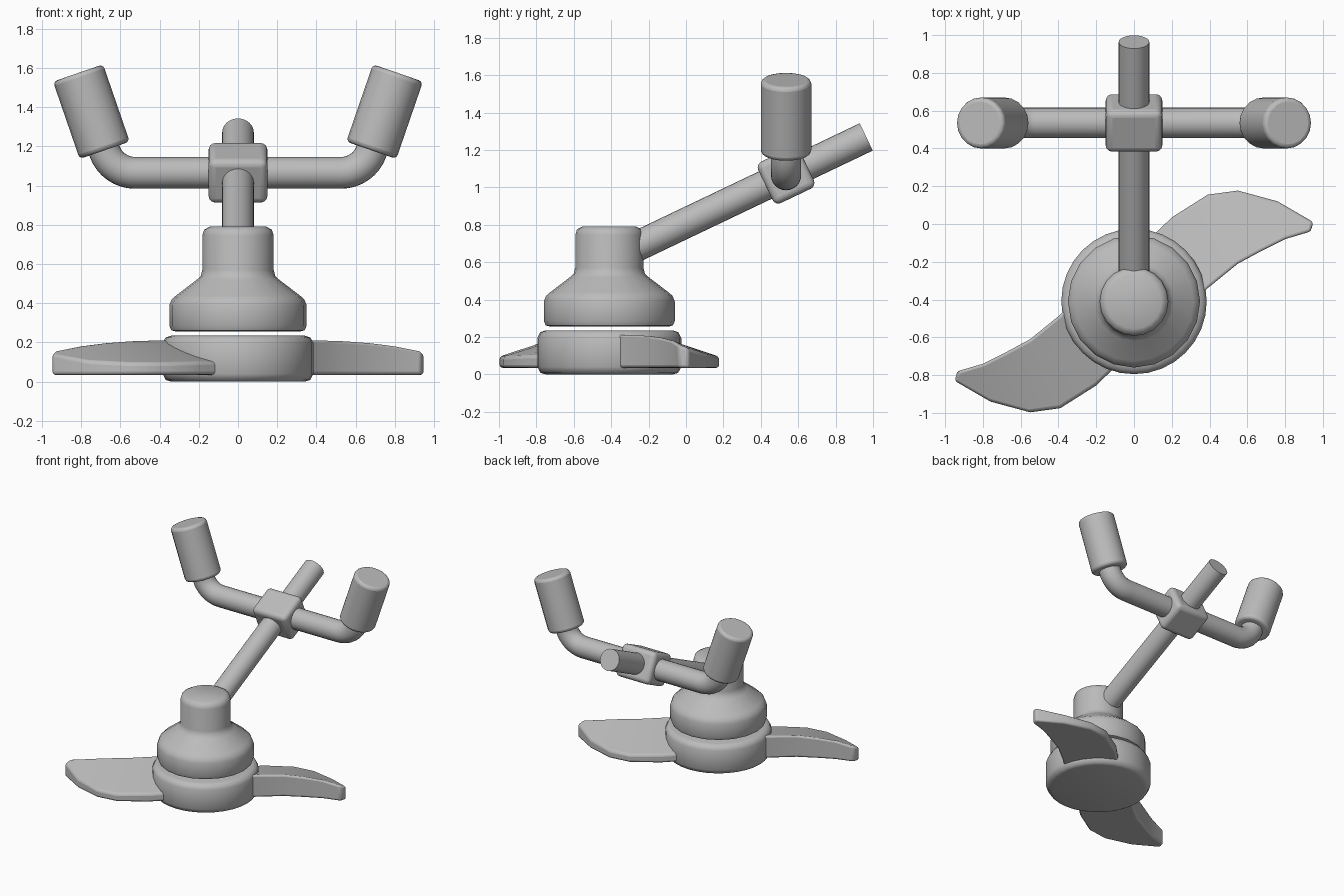
import bpy, bmesh, math
from mathutils import Vector, Matrix

if "Cube" in bpy.data.objects:
    bpy.data.objects.remove(bpy.data.objects["Cube"])

grey = bpy.data.materials.new("plain grey")
grey.use_nodes = True
grey.diffuse_color = (0.5, 0.5, 0.5, 1)
grey.node_tree.nodes["Principled BSDF"].inputs["Base Color"].default_value = (0.5, 0.5, 0.5, 1)

AXIS_Y = -0.41                       # vertical axis of hub and housing
CLAMP = Vector((0, 0.535, 1.065))    # where the cross bar meets the shaft


def finish(name, bm, bevel=0.0, segments=3, angle=35):
    """Turn a bmesh into a shaded object with optional rounded edges."""
    bmesh.ops.recalc_face_normals(bm, faces=bm.faces)
    mesh = bpy.data.meshes.new(name)
    bm.to_mesh(mesh)
    bm.free()
    obj = bpy.data.objects.new(name, mesh)
    bpy.context.collection.objects.link(obj)
    mesh.materials.append(grey)
    if bevel:
        mod = obj.modifiers.new("rounded edges", "BEVEL")
        mod.width, mod.segments = bevel, segments
        mod.limit_method, mod.angle_limit = "ANGLE", math.radians(40)
    bpy.ops.object.select_all(action="DESELECT")
    obj.select_set(True)
    bpy.context.view_layer.objects.active = obj
    bpy.ops.object.shade_smooth_by_angle(angle=math.radians(angle))
    return obj


def skin(bm, rings):
    """Join equal rings of points into a closed, capped skin."""
    loops = [[bm.verts.new(p) for p in ring] for ring in rings]
    n = len(loops[0])
    for a, b in zip(loops, loops[1:]):
        for i in range(n):
            j = (i + 1) % n
            bm.faces.new((a[i], a[j], b[j], b[i]))
    bm.faces.new(loops[0])
    bm.faces.new(loops[-1])


def lathe(name, profile, sides):
    """Revolve (radius, height) points around the vertical axis."""
    bm = bmesh.new()
    turns = [math.tau * i / sides for i in range(sides)]
    skin(bm, [[(r * math.cos(t), AXIS_Y + r * math.sin(t), z) for t in turns]
              for r, z in profile])
    return finish(name, bm, angle=50)


def rod(name, start, end, radius, sides=24, bevel=0.0):
    bm = bmesh.new()
    axis = end - start
    place = Matrix.Translation((start + end) / 2) @ axis.to_track_quat("Z", "Y").to_matrix().to_4x4()
    bmesh.ops.create_cone(bm, cap_ends=True, segments=sides, radius1=radius,
                          radius2=radius, depth=axis.length, matrix=place)
    return finish(name, bm, bevel)


# Rotor hub and the housing floating just above it
lathe("rotor_hub", [(0.34, 0), (0.368, 0.008), (0.385, 0.04), (0.385, 0.195),
                    (0.37, 0.225), (0.34, 0.235)], 32)
lathe("motor_housing", [(0.315, 0.255), (0.34, 0.262), (0.35, 0.285), (0.35, 0.39),
                        (0.338, 0.42), (0.315, 0.44), (0.21, 0.52), (0.19, 0.54),
                        (0.182, 0.57), (0.182, 0.745), (0.173, 0.775), (0.145, 0.79)], 20)

# Curved wedge blades: (inner x, y, top), (outer x, y, top), relative to the axis
stations = [((0.25, -0.08, 0.21), (0.02, 0.27, 0.10)),
            ((0.39, 0.07, 0.215), (0.20, 0.445, 0.10)),
            ((0.55, 0.20, 0.21), (0.39, 0.565, 0.095)),
            ((0.68, 0.27, 0.20), (0.55, 0.587, 0.095)),
            ((0.80, 0.33, 0.185), (0.76, 0.53, 0.105)),
            ((0.935, 0.37, 0.158), (0.95, 0.42, 0.14))]
for side, turn in (("left", 1), ("right", -1)):
    bm = bmesh.new()
    skin(bm, [[(turn * x, AXIS_Y + turn * y, z) for x, y, z in
               ((a[0], a[1], 0.035), a, b, (b[0], b[1], 0.035))]
              for a, b in stations])
    finish(side + "_blade", bm, 0.016)

# Sloping shaft
slope = Vector((0, 1, 0.477)).normalized()
rod("shaft", CLAMP - slope * 0.97, CLAMP + slope * 0.475, 0.081)

# Rounded clamp block, tilted with the shaft
bm = bmesh.new()
tilt = Matrix.Rotation(math.atan(0.477), 4, "X")
bmesh.ops.create_cube(bm, size=1, matrix=Matrix.Translation(CLAMP) @ tilt @
                      Matrix.Diagonal((0.3, 0.245, 0.245, 1)))
finish("clamp_block", bm, 0.035, 4)

# Cross bar with upswept ends
lean = math.radians(19)
bend, arc = 0.163, math.pi / 2 - lean
half = [(0.526 + bend * math.sin(arc * i / 8), bend * (1 - math.cos(arc * i / 8)), arc * i / 8)
        for i in range(9)]
half.append((half[-1][0] + 0.05 * math.sin(lean), half[-1][1] + 0.05 * math.cos(lean), arc))
path = [(-x, z, -t) for x, z, t in reversed(half)] + half
rings = []
for x, z, t in path:
    ring = []
    for i in range(24):
        u = math.tau * i / 24
        across = 0.081 * math.cos(u)
        ring.append(CLAMP + Vector((x - across * math.sin(t), 0.081 * math.sin(u),
                                    z + across * math.cos(t))))
    rings.append(ring)
bm = bmesh.new()
skin(bm, rings)
finish("cross_bar", bm)

# Hand grips
for side, s in (("left", 1), ("right", -1)):
    base = Vector((s * 0.68, CLAMP.y, 1.18))
    top = base + Vector((s * math.sin(lean), 0, math.cos(lean))) * 0.417
    rod(side + "_grip", base, top, 0.135, 20, 0.022)
